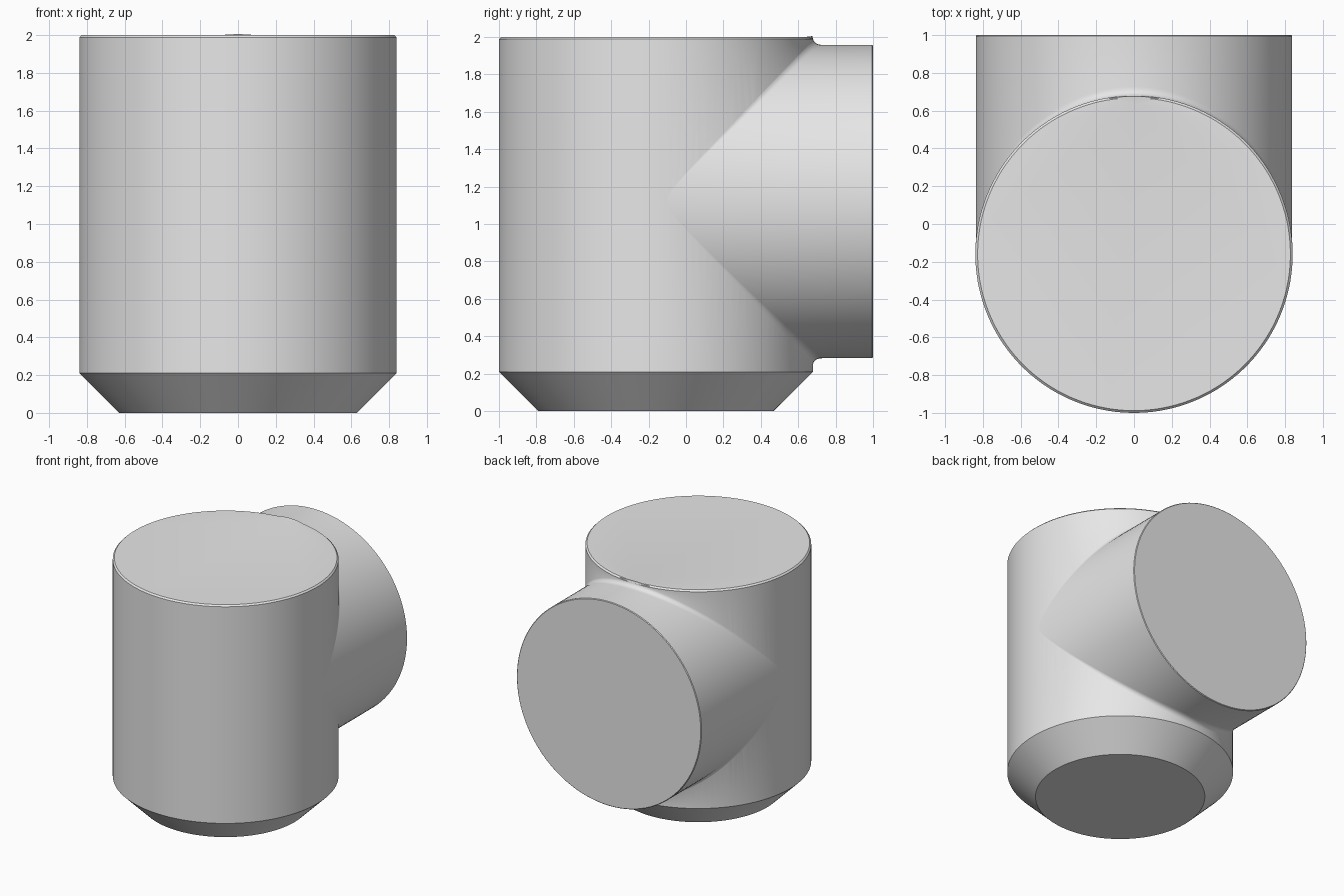
import bpy, bmesh
from math import sin, cos, pi, sqrt, radians

cube = bpy.data.objects.get("Cube")
if cube:
    bpy.data.objects.remove(cube, do_unlink=True)

SEG = 128
R, CY = 0.84, -0.16          # main body radius and axis position
BR, CZ = 0.838, 1.12         # branch radius and axis height
FILLET = 0.045

grey = bpy.data.materials.new("plain grey")
grey.use_nodes = True
grey.diffuse_color = (0.8, 0.8, 0.8, 1)
grey.node_tree.nodes["Principled BSDF"].inputs["Base Color"].default_value = (0.8, 0.8, 0.8, 1)


def loft(name, rings):
    """Closed solid skinned over equal-length rings of points."""
    bm = bmesh.new()
    loops = [[bm.verts.new(p) for p in ring] for ring in rings]
    for a, b in zip(loops, loops[1:]):
        for i in range(SEG):
            j = (i + 1) % SEG
            bm.faces.new((a[i], a[j], b[j], b[i]))
    bm.faces.new(loops[0])
    bm.faces.new(loops[-1])
    bmesh.ops.recalc_face_normals(bm, faces=bm.faces)
    mesh = bpy.data.meshes.new(name)
    bm.to_mesh(mesh)
    bm.free()
    mesh.materials.append(grey)
    obj = bpy.data.objects.new(name, mesh)
    bpy.context.collection.objects.link(obj)
    return obj


angles = [2 * pi * (i + 0.5) / SEG for i in range(SEG)]

# Upright body with a tapered foot and a fine rim chamfer
profile = [(0.63, 0), (R, 0.21), (R, 1.988), (R - 0.012, 2.0)]
body = loft("tee_body", [[(r * cos(t), CY + r * sin(t), z) for t in angles]
                         for r, z in profile])


# Branch outline in the plane at angle t: inner end, fillet, straight run, end chamfer
def wall(r, t):
    return CY + sqrt(max(R * R - (r * cos(t)) ** 2, 0))


def branch_outline(t):
    f = FILLET * sin(t) ** 2 + 0.002
    r2 = BR + f
    p0 = (wall(r2, t) - 0.004, r2)
    p1 = (wall(BR, t), BR)
    p2 = (p1[0] + f, BR)
    pts = [(CY, 0.78)]
    for k in range(7):
        u = k / 6
        pts.append(tuple((1 - u) ** 2 * a + 2 * u * (1 - u) * b + u * u * c
                         for a, b, c in zip(p0, p1, p2)))
    return pts + [(0.995, BR), (1.0, BR - 0.005)]


outlines = [branch_outline(t) for t in angles]
rings = [[(r * cos(t), y, CZ + r * sin(t)) for t, (y, r) in zip(angles, ring)]
         for ring in zip(*outlines)]
branch = loft("side_branch", rings)

# Join both pipes into one solid
join = body.modifiers.new("join", 'BOOLEAN')
join.operation = 'UNION'
join.solver = 'EXACT'
join.object = branch
bpy.ops.object.select_all(action='DESELECT')
body.select_set(True)
bpy.context.view_layer.objects.active = body
bpy.ops.object.modifier_apply(modifier=join.name)
bpy.data.objects.remove(branch, do_unlink=True)
bpy.ops.object.shade_smooth_by_angle(angle=radians(30))
